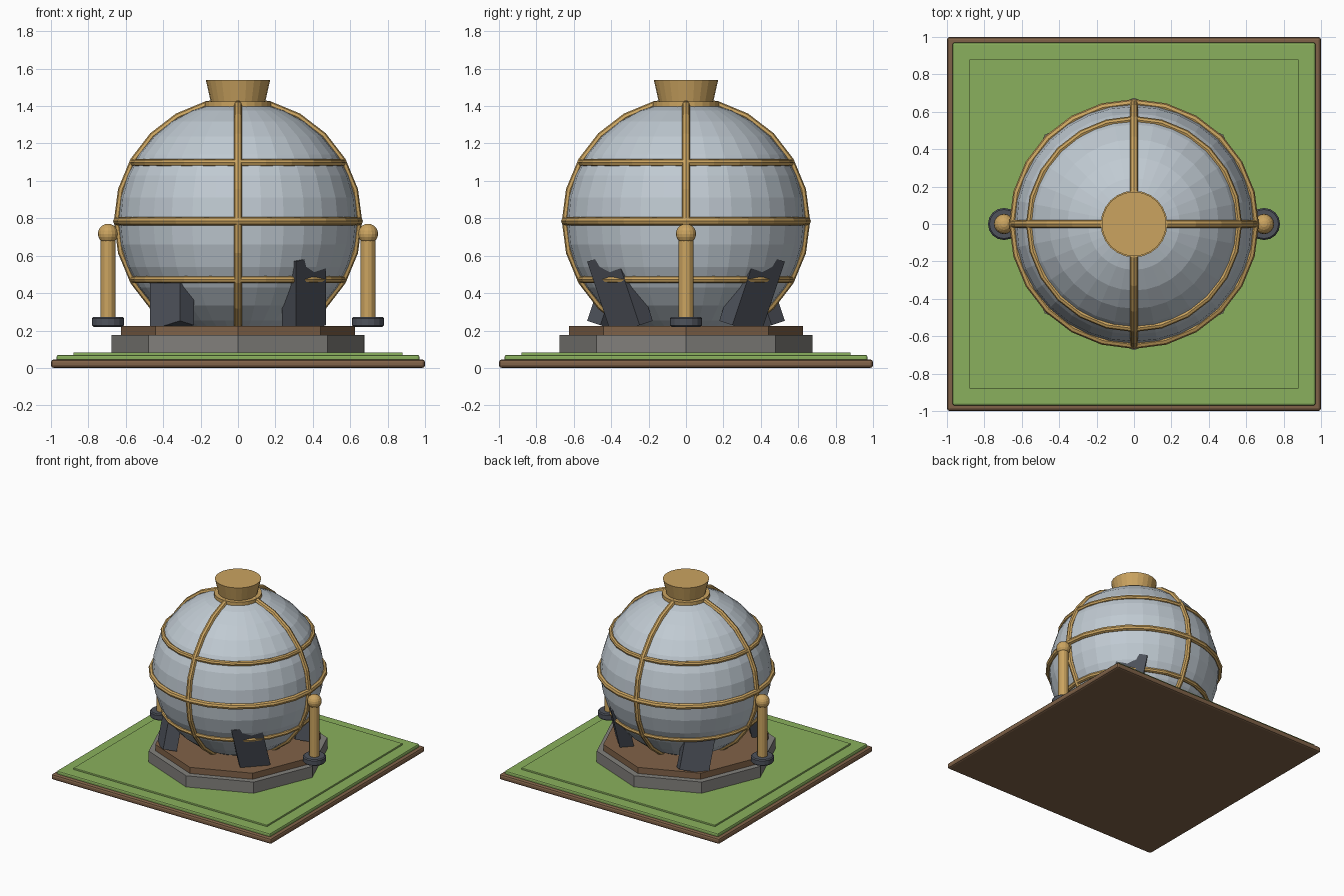
import bpy
from math import radians, pi, sqrt
from mathutils import Matrix, Vector

cube = bpy.data.objects.get("Cube")
if cube:
    bpy.data.objects.remove(cube, do_unlink=True)


def material(name, r, g, b):
    # sRGB bytes to a linear flat colour
    lin = [((c / 255 + 0.055) / 1.055) ** 2.4 for c in (r, g, b)] + [1]
    m = bpy.data.materials.new(name)
    m.use_nodes = True
    m.diffuse_color = lin
    m.node_tree.nodes["Principled BSDF"].inputs["Base Color"].default_value = lin
    return m


steel = material("pale steel", 192, 202, 210)
gold = material("brass", 203, 164, 96)
brown = material("earth brown", 128, 98, 72)
stone = material("grey stone", 130, 128, 124)
slate = material("dark slate", 78, 82, 91)
grass = material("grass green", 138, 176, 93)


def finish(name, mat, bevel=0, segments=2):
    ob = bpy.context.object
    ob.name = name
    ob.data.materials.clear()
    ob.data.materials.append(mat)
    if bevel:
        mod = ob.modifiers.new("Bevel", "BEVEL")
        mod.width = bevel
        mod.segments = segments
    return ob


def slab(name, mat, half, z0, z1, bevel):
    bpy.ops.mesh.primitive_cube_add(size=1, location=(0, 0, (z0 + z1) / 2))
    ob = finish(name, mat, bevel)
    ob.data.transform(Matrix.Diagonal((2 * half, 2 * half, z1 - z0, 1)))
    return ob


def drum(name, mat, r0, r1, z0, z1, sides, x=0, bevel=0):
    bpy.ops.mesh.primitive_cone_add(vertices=sides, radius1=r0, radius2=r1,
                                    depth=z1 - z0, location=(x, 0, (z0 + z1) / 2))
    return finish(name, mat, bevel, 1)


def hoop(name, radius, tube, z, rotation=(0, 0, 0)):
    bpy.ops.mesh.primitive_torus_add(major_segments=24, minor_segments=8,
                                     major_radius=radius, minor_radius=tube,
                                     location=(0, 0, z), rotation=rotation)
    return finish(name, gold)


# Ground tile
slab("ground_slab", brown, 1.0, 0, 0.045, 0.015)
slab("lawn", grass, 0.97, 0.03, 0.07, 0.01)
slab("inner_lawn", grass, 0.88, 0.06, 0.083, 0.004)

# Octagonal plinth
drum("plinth", stone, 0.675, 0.675, 0.07, 0.175, 8)
drum("plinth_top", brown, 0.625, 0.625, 0.17, 0.225, 8)

# Spherical tank with its hoops
CENTRE, RADIUS, STEP = 0.785, 0.64, 0.312
bpy.ops.mesh.primitive_uv_sphere_add(segments=32, ring_count=16, radius=RADIUS,
                                     location=(0, 0, CENTRE))
finish("tank", steel)
hoop("equator_hoop", 0.645, 0.023, CENTRE)
small = sqrt(RADIUS ** 2 - STEP ** 2)
hoop("upper_hoop", small, 0.019, CENTRE + STEP)
hoop("lower_hoop", small, 0.019, CENTRE - STEP)
hoop("side_meridian_hoop", 0.642, 0.022, CENTRE, (pi / 2, 0, 0))
hoop("front_meridian_hoop", 0.642, 0.022, CENTRE, (0, pi / 2, 0))

# Cap on top
drum("cap_collar", gold, 0.178, 0.178, 1.385, 1.425, 24)
drum("cap_funnel", gold, 0.145, 0.172, 1.42, 1.54, 24)

# Tilted struts under the tank: leaning out on the left, in on the right
for sx, side in ((1, "left"), (-1, "right")):
    for sy, end in ((-1, "front"), (1, "back")):
        bpy.ops.mesh.primitive_cube_add(size=1)
        ob = finish(f"strut_{end}_{side}", slate)
        yaw = Matrix.Rotation(radians(45) * sx * sy, 4, "Z")
        tilt = Matrix.Rotation(-0.32 * sx * sy, 4, "X")
        place = Matrix.Translation(Vector((0.353 * sx, 0.353 * sy, 0.41)))
        ob.data.transform(tilt @ yaw @ Matrix.Diagonal((0.105, 0.225, 0.41, 1)))
        ob.matrix_world = place

    # Side post with foot and ball
    x = 0.695 * sx
    drum(f"post_foot_{side}", slate, 0.086, 0.086, 0.22, 0.272, 16, x, 0.008)
    drum(f"post_{side}", gold, 0.039, 0.039, 0.26, 0.72, 12, x)
    bpy.ops.mesh.primitive_uv_sphere_add(segments=16, ring_count=10, radius=0.054,
                                         location=(x, 0, 0.717))
    finish(f"post_ball_{side}", gold)
